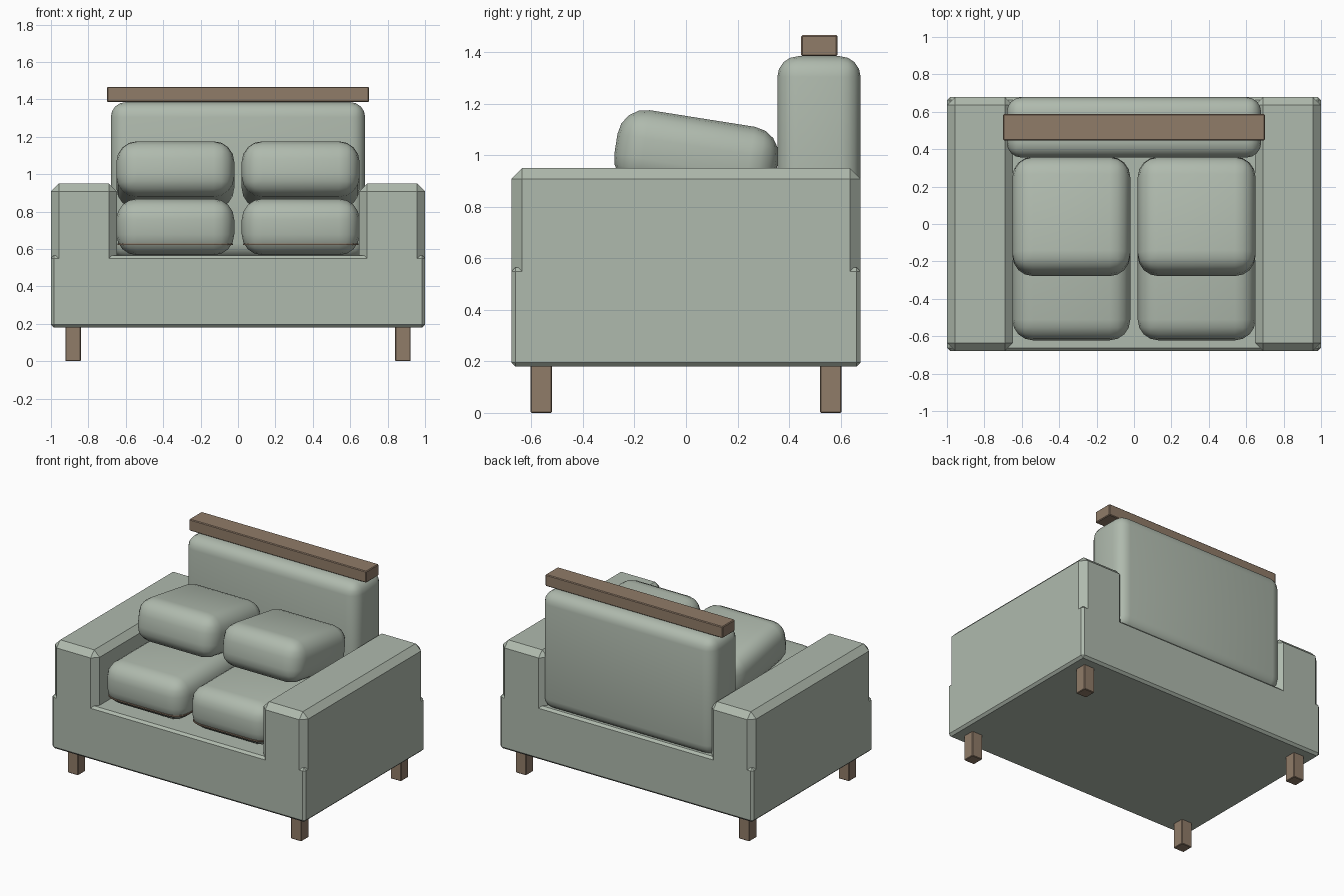
import bpy
import bmesh
import math
from mathutils import Vector

default = bpy.data.objects.get("Cube")
if default:
    bpy.data.objects.remove(default)


def make_material(name, colour):
    mat = bpy.data.materials.new(name)
    mat.use_nodes = True
    mat.diffuse_color = colour
    mat.node_tree.nodes["Principled BSDF"].inputs["Base Color"].default_value = colour
    return mat


sage = make_material("sage_fabric", (0.43, 0.49, 0.42, 1))
wood = make_material("brown_wood", (0.28, 0.2, 0.14, 1))


def box(name, low, high, mat, bevel, segments=1, smooth=False, upright_only=False, tilt=0):
    """Bevelled box between two corners, optionally tilted about x."""
    low, high = Vector(low), Vector(high)
    size = high - low
    bm = bmesh.new()
    bmesh.ops.create_cube(bm, size=1)
    bmesh.ops.scale(bm, vec=size, verts=bm.verts)
    edges = [e for e in bm.edges
             if not upright_only or abs(e.verts[0].co.z - e.verts[1].co.z) > 0.001]
    bmesh.ops.bevel(bm, geom=edges, offset=bevel, segments=segments,
                    profile=0.5, affect='EDGES', clamp_overlap=True)
    for face in bm.faces:
        face.smooth = smooth
    mesh = bpy.data.meshes.new(name)
    bm.to_mesh(mesh)
    bm.free()
    mesh.materials.append(mat)
    obj = bpy.data.objects.new(name, mesh)
    obj.location = (low + high) / 2
    obj.rotation_euler.x = tilt
    bpy.context.collection.objects.link(obj)
    return obj


def mirrored_box(name, low, high, *args, **kwargs):
    """The same box on the left (+x) and right (-x)."""
    box("left_" + name, low, high, *args, **kwargs)
    box("right_" + name, (-high[0], low[1], low[2]), (-low[0], high[1], high[2]),
        *args, **kwargs)


# Frame: base and chamfered arms
box("base", (-1, -0.678, 0.18), (1, 0.678, 0.565), sage, 0.016)
mirrored_box("arm", (0.648, -0.678, 0.3), (1, 0.678, 0.95), sage, 0.042)

# Back cushion with the wooden rail on top
box("back_cushion", (-0.68, 0.355, 0.55), (0.68, 0.678, 1.385), sage, 0.08, 4, smooth=True)
box("top_rail", (-0.7, 0.447, 1.385), (0.7, 0.588, 1.467), wood, 0.005)

# Seat cushions with a thin wooden board showing through the lower edge
mirrored_box("seat_cushion", (0.02, -0.622, 0.567), (0.65, 0.36, 0.868),
             sage, 0.11, 4, smooth=True)
mirrored_box("seat_board", (0.027, -0.615, 0.621), (0.643, 0.35, 0.63),
             wood, 0.1, 4, upright_only=True)

# Loose pillows leaning backwards
mirrored_box("pillow", (0.02, -0.276, 0.845), (0.65, 0.356, 1.145),
             sage, 0.11, 4, smooth=True, tilt=math.radians(-9))

# Legs
for end, y in (("front", -0.562), ("back", 0.562)):
    mirrored_box(end + "_leg", (0.84, y - 0.042, 0), (0.923, y + 0.042, 0.185), wood, 0.004)
